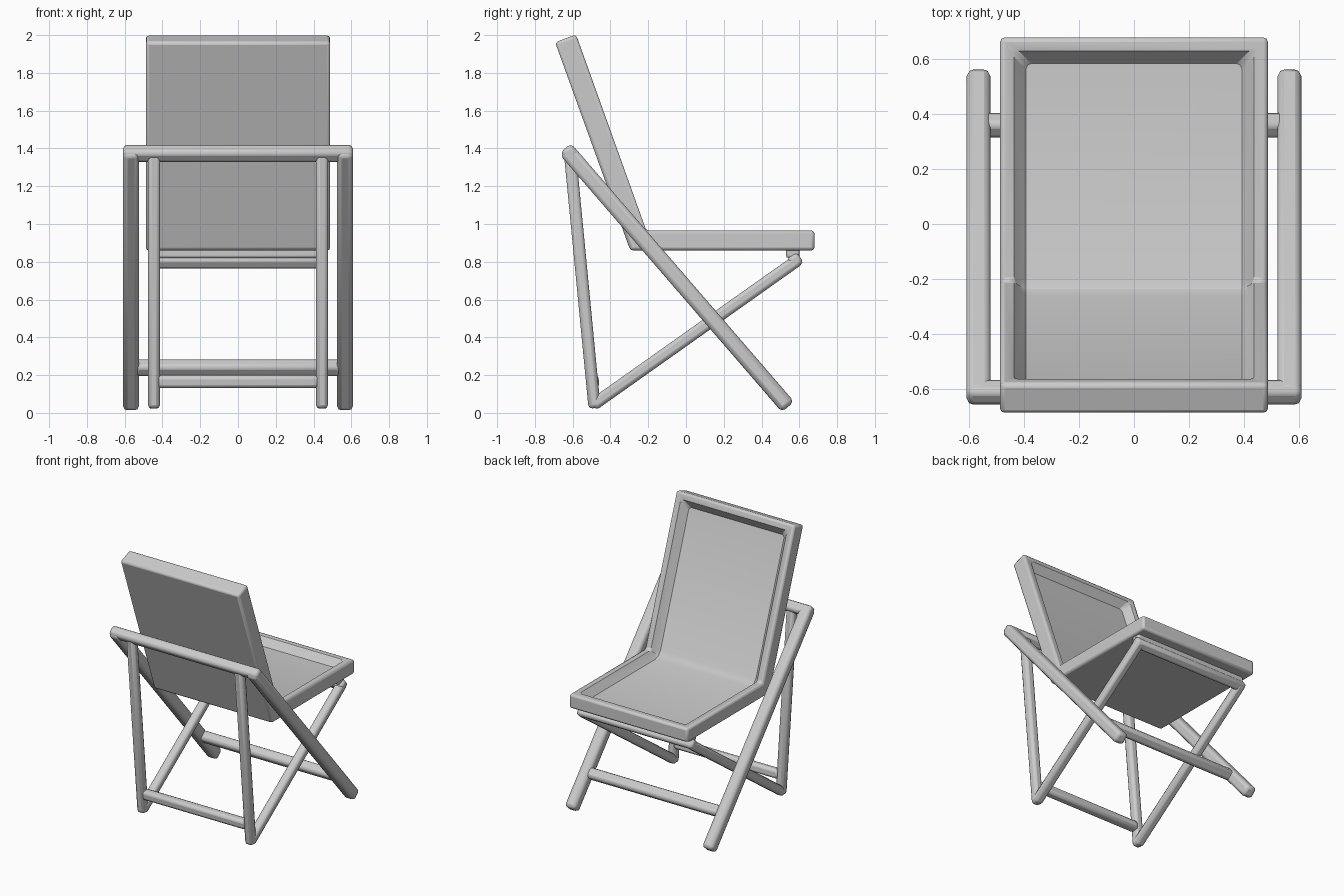
import bpy, bmesh
from mathutils import Vector

if "Cube" in bpy.data.objects:
    bpy.data.objects.remove(bpy.data.objects["Cube"])


def make_object(name, bm, bevel, segments=2, mirror=False):
    bmesh.ops.recalc_face_normals(bm, faces=bm.faces)
    mesh = bpy.data.meshes.new(name)
    bm.to_mesh(mesh)
    bm.free()
    obj = bpy.data.objects.new(name, mesh)
    bpy.context.collection.objects.link(obj)
    b = obj.modifiers.new("soft_edges", 'BEVEL')
    b.width, b.segments, b.limit_method = bevel, segments, 'ANGLE'
    b.angle_limit = 0.9
    if mirror:
        m = obj.modifiers.new("mirror", 'MIRROR')
        m.use_mirror_merge = False
    bpy.context.view_layer.objects.active = obj
    obj.select_set(True)
    bpy.ops.object.shade_smooth_by_angle(angle=0.4)
    obj.select_set(False)
    return obj


def extrude_profile(points, x0, x1):
    bm = bmesh.new()
    a = [bm.verts.new((x0, y, z)) for y, z in points]
    b = [bm.verts.new((x1, y, z)) for y, z in points]
    bm.faces.new(a)
    bm.faces.new(b[::-1])
    n = len(points)
    sides = [bm.faces.new((a[i], b[i], b[(i + 1) % n], a[(i + 1) % n])) for i in range(n)]
    bmesh.ops.recalc_face_normals(bm, faces=bm.faces)
    return bm, sides


def bar(name, x0, x1, start, end, thick, bevel, mirror=False):
    """Rounded bar: a strip from start to end in the side view, spanning x0 to x1."""
    p, q = Vector(start), Vector(end)
    d = (q - p).normalized()
    n = Vector((-d.y, d.x)) * thick / 2
    bm, _ = extrude_profile([p + n, q + n, q - n, p - n], x0, x1)
    make_object(name, bm, bevel, 2, mirror)


# Seat and backrest: one L-shaped shell with a recessed inner panel
profile = [(0.68, 0.86), (0.68, 0.965), (-0.21, 0.965),
           (-0.582, 2.003), (-0.693, 1.962), (-0.295, 0.86)]
bm, sides = extrude_profile(profile, -0.488, 0.488)
inner = [sides[1], sides[2]]
for thickness, depth in ((0.05, 0), (0.045, -0.052)):
    bmesh.ops.inset_region(bm, faces=inner, thickness=thickness, depth=depth,
                           use_even_offset=True, use_boundary=True)
crease = [e for e in inner[0].edges if e in list(inner[1].edges)]
bmesh.ops.bevel(bm, geom=crease, offset=0.05, segments=2, profile=0.5, affect='EDGES')
make_object("seat_and_back", bm, 0.016)

# Long diagonal side legs with their crossbars
bar("long_leg", 0.523, 0.61, (0.54, 0.032), (-0.635, 1.393), 0.085, 0.024, True)
bar("top_crossbar", -0.61, 0.61, (-0.588, 1.345), (-0.638, 1.402), 0.075, 0.022)
bar("front_crossbar", -0.55, 0.55, (0.335, 0.268), (0.385, 0.21), 0.075, 0.022)

# Upright rear legs and the diagonal seat braces
bar("rear_leg", 0.413, 0.477, (-0.484, 0.025), (-0.615, 1.38), 0.064, 0.02, True)
bar("seat_brace", 0.413, 0.477, (-0.495, 0.04), (0.60, 0.815), 0.064, 0.02, True)
bar("rear_crossbar", -0.43, 0.43, (-0.49, 0.132), (-0.497, 0.2), 0.065, 0.02)

# Bar beneath the seat front and the block joining it to the seat
bar("under_seat_bar", -0.477, 0.477, (0.55, 0.785), (0.605, 0.823), 0.068, 0.02)
bar("under_seat_block", -0.46, 0.46, (0.53, 0.85), (0.60, 0.85), 0.06, 0.012)
